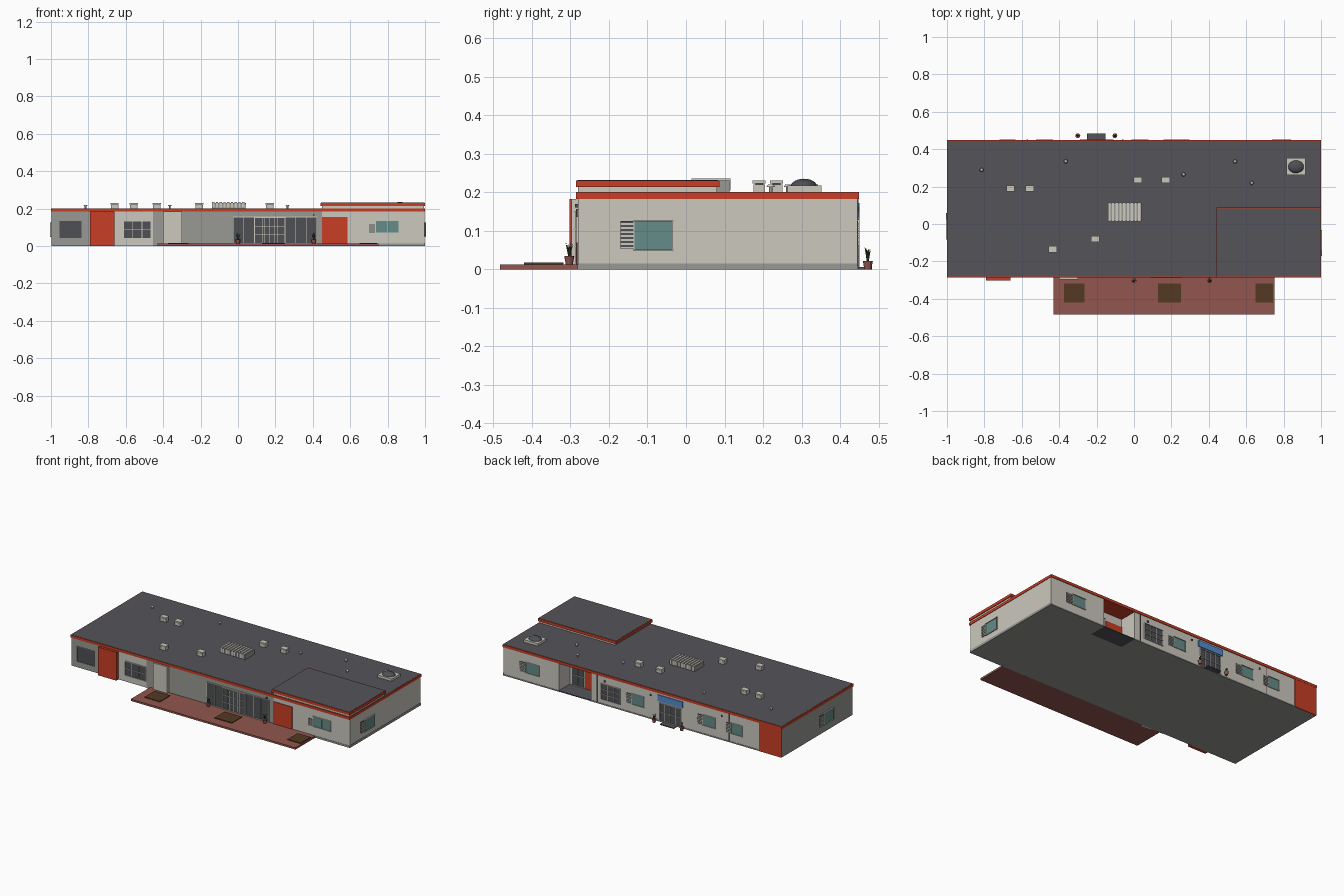
import bpy, bmesh, math, random
from mathutils import Vector, Matrix

random.seed(4)
if "Cube" in bpy.data.objects:
    bpy.data.objects.remove(bpy.data.objects["Cube"])


def material(name, r, g, b):
    lin = [((c / 255 + 0.055) / 1.055) ** 2.4 for c in (r, g, b)] + [1]
    m = bpy.data.materials.new(name)
    m.use_nodes = True
    m.diffuse_color = lin
    m.node_tree.nodes["Principled BSDF"].inputs["Base Color"].default_value = lin
    return m


LIGHT = material("pale plaster", 204, 200, 190)
GREY = material("grey plaster", 152, 152, 148)
RED = material("red panel", 200, 62, 38)
ROOF = material("roof felt", 84, 84, 90)
BRICK = material("brick paving", 146, 86, 78)
MAT = material("brown mat", 84, 58, 36)
TEAL = material("teal glass", 100, 140, 136)
DARK = material("dark glass", 78, 80, 84)
BLUE = material("blue sign", 84, 140, 205)
GREEN = material("leaf green", 62, 76, 42)

FRONT, BACK = -0.28, 0.445


def finish(name, bm, mats):
    bmesh.ops.recalc_face_normals(bm, faces=bm.faces)
    me = bpy.data.meshes.new(name)
    bm.to_mesh(me)
    bm.free()
    ob = bpy.data.objects.new(name, me)
    bpy.context.collection.objects.link(ob)
    for m in mats:
        me.materials.append(m)
    return ob


def boxes(name, parts):
    """One object from boxes given as (x0, x1, y0, y1, z0, z1, material)."""
    bm, mats = bmesh.new(), []
    for x0, x1, y0, y1, z0, z1, m in parts:
        if m not in mats:
            mats.append(m)
        mid = Vector((x0 + x1, y0 + y1, z0 + z1)) / 2
        size = Matrix.Diagonal((abs(x1 - x0), abs(y1 - y0), z1 - z0, 1))
        made = bmesh.ops.create_cube(bm, size=1, matrix=Matrix.Translation(mid) @ size)
        for f in {f for v in made["verts"] for f in v.link_faces}:
            f.material_index = mats.index(m)
    return finish(name, bm, mats)


def on_wall(wall, u0, u1, z0, z1, depth, m, base=0.0):
    """Box standing out from a wall; u runs along x or y."""
    plane = {"front": FRONT, "back": BACK, "left": 1, "right": -1}[wall]
    s = -1 if wall in ("front", "right") else 1
    a, b = plane + s * (base - 0.002), plane + s * (base + depth)
    return (u0, u1, a, b, z0, z1, m) if wall in ("front", "back") else (a, b, u0, u1, z0, z1, m)


def window(name, wall, u0, u1, z0, z1, glass, cols=2, rows=1, bar=0.003, frame=LIGHT, base=0.0):
    parts = [on_wall(wall, u0, u1, z0, z1, 0.002, glass, base)]
    for i in range(cols + 1):
        u = u0 + (u1 - u0) * i / cols
        parts.append(on_wall(wall, u - bar / 2, u + bar / 2, z0, z1, 0.005, frame, base))
    for i in range(rows + 1):
        z = z0 + (z1 - z0) * i / rows
        parts.append(on_wall(wall, u0 - bar, u1 + bar, z - bar / 2, z + bar / 2, 0.006, frame, base))
    return boxes(name, parts)


def blind(name, wall, u0, u1, z0, z1, slats=7):
    step = (z1 - z0) / slats
    parts = [on_wall(wall, u0, u1, z0, z1, 0.002, DARK)]
    parts += [on_wall(wall, u0, u1, z0 + i * step, z0 + (i + 0.5) * step, 0.005, LIGHT) for i in range(slats)]
    return boxes(name, parts)


# Building body: footprint with a porch notch in the back, extruded up
bm = bmesh.new()
outline = [(x, FRONT) for x in (-0.997, -0.66, -0.4, -0.3, 0.45, 0.997)]
outline += [(0.997, BACK), (0.6, BACK), (0.6, 0.33), (0.37, 0.33), (0.37, BACK), (-0.997, BACK)]
base = bm.faces.new([bm.verts.new((x, y, 0)) for x, y in outline])
top = bmesh.ops.extrude_face_region(bm, geom=[base])["geom"]
bmesh.ops.translate(bm, vec=(0, 0, 0.185), verts=[v for v in top if isinstance(v, bmesh.types.BMVert)])
bm.normal_update()
for f in bm.faces:
    c = f.calc_center_median()
    grey_front = c.y < FRONT + 0.01 and (c.x < -0.7 or -0.3 < c.x < 0.45)
    if grey_front or c.x < -0.99 or c.z < 0.01:
        f.material_index = 1
finish("building_walls", bm, [LIGHT, GREY])

# Plinth strips
boxes("plinth", [on_wall("left", FRONT, BACK, 0, 0.015, 0.001, GREY, -0.002),
                 on_wall("front", 0.585, 0.997, 0, 0.012, 0.002, GREY),
                 on_wall("back", -0.84, 0.37, 0, 0.008, 0.002, GREY),
                 on_wall("back", 0.6, 0.997, 0, 0.008, 0.002, GREY)])

# Roofs with red fascia
boxes("main_roof", [(-1, 1, FRONT - 0.006, BACK + 0.004, 0.183, 0.2, RED),
                    (-0.996, 0.996, FRONT - 0.002, BACK, 0.195, 0.201, ROOF)])
boxes("raised_roof", [(0.45, 0.995, FRONT, 0.08, 0.199, 0.214, LIGHT),
                      (0.44, 1, FRONT - 0.006, 0.087, 0.213, 0.231, RED),
                      (0.444, 0.996, FRONT - 0.002, 0.083, 0.225, 0.232, ROOF)])

# Front panels
boxes("front_red_panel", [on_wall("front", -0.79, -0.66, 0, 0.183, 0.022, RED)])
boxes("front_pale_pier", [on_wall("front", -0.4, -0.3, 0, 0.183, 0.017, LIGHT)])
boxes("front_grey_strip", [on_wall("front", -0.455, -0.4, 0, 0.183, 0.004, GREY)])
boxes("front_red_door", [on_wall("front", 0.45, 0.585, 0.012, 0.155, 0.004, RED)])

# Front windows and glazed entrance
window("front_end_window", "front", -0.955, -0.835, 0.04, 0.135, DARK, 1, 1, frame=GREY)
window("front_grid_window", "front", -0.61, -0.465, 0.042, 0.132, DARK, 3, 2)
window("front_teal_window", "front", 0.735, 0.86, 0.07, 0.135, TEAL, 2)
blind("front_blind", "front", 0.7, 0.735, 0.07, 0.115)
window("entrance_glazing", "front", -0.025, 0.42, 0.014, 0.155, DARK, 8, 1)
window("entrance_doors", "front", 0.09, 0.25, 0.014, 0.15, DARK, 4, 3, base=0.003)

# Side windows
window("left_side_window", "left", -0.135, -0.035, 0.05, 0.125, TEAL, 1)
blind("left_side_blind", "left", -0.17, -0.135, 0.053, 0.125)
window("right_side_window", "right", -0.08, 0.02, 0.05, 0.125, TEAL, 1)
blind("right_side_blind", "right", 0.02, 0.06, 0.05, 0.12)

# Back windows, each with a blind beside the glass
for n, (u0, u1) in enumerate([(0.74, 0.88), (-0.01, 0.115), (-0.52, -0.395), (-0.715, -0.6)]):
    split = u0 + (u1 - u0) * 0.68
    window(f"back_window_{n}", "back", u0, split, 0.06, 0.128, TEAL, 1)
    blind(f"back_blind_{n}", "back", split, u1, 0.06, 0.125)
window("back_grid_window", "back", 0.16, 0.295, 0.035, 0.135, DARK, 3, 3)
window("back_door", "back", -0.275, -0.125, 0.008, 0.122, DARK, 4, 2)
boxes("back_sign", [on_wall("back", -0.29, -0.11, 0.132, 0.172, 0.006, BLUE)])
boxes("back_red_panel", [on_wall("back", -0.997, -0.835, 0, 0.183, 0.003, RED)])
boxes("wall_joints", [on_wall("back", u - 0.002, u + 0.002, 0, 0.183, 0.003, DARK) for u in (0.325, -0.62)])

# Back porch: floor, red inner wall, glazed door, beam
boxes("porch_floor", [(0.37, 0.6, 0.33, BACK, 0, 0.006, ROOF)])
boxes("porch_red_wall", [(0.372, 0.49, 0.328, 0.334, 0.006, 0.13, RED)])
window("porch_door", "back", 0.5, 0.585, 0.008, 0.14, DARK, 2, 2, base=-0.115)

# Paving, mats and back step
boxes("patio", [(-0.43, 0.75, -0.483, FRONT, 0, 0.012, BRICK)])
boxes("entrance_mats", [(a, b, -0.42, -0.318, 0.011, 0.017, MAT)
                        for a, b in ((-0.375, -0.265), (0.127, 0.25), (0.65, 0.744))])
boxes("back_step", [(-0.25, -0.152, BACK, 0.483, 0, 0.006, ROOF)])

# Large ribbed roof unit
ribs = [(-0.138 + i * 0.02, -0.126 + i * 0.02, 0.014, 0.116, 0.205, 0.235, LIGHT) for i in range(9)]
boxes("roof_unit", [(-0.14, 0.04, 0.017, 0.113, 0.2, 0.231, GREY)] + ribs)

# Small roof ventilators: two cowls joined by a low box
for n, (x, y) in enumerate([(-0.66, 0.19), (-0.557, 0.19), (0.02, 0.235),
                            (0.17, 0.235), (-0.435, -0.135), (-0.207, -0.08)]):
    boxes(f"roof_vent_{n}", [(x - 0.02, x + 0.02, y - 0.015, y + 0.015, 0.2, 0.22, LIGHT),
                             (x - 0.022, x + 0.022, y - 0.017, y + 0.017, 0.222, 0.23, LIGHT),
                             (x - 0.015, x + 0.015, y - 0.01, y + 0.01, 0.218, 0.224, DARK)])


def cone(name, x, y, z0, z1, r0, r1, m, sides=12):
    bm = bmesh.new()
    bmesh.ops.create_cone(bm, cap_ends=True, segments=sides, radius1=r0, radius2=r1, depth=z1 - z0,
                          matrix=Matrix.Translation((x, y, (z0 + z1) / 2)))
    return finish(name, bm, [m])


# Flue pipes
for n, (x, y) in enumerate([(-0.815, 0.29), (-0.365, 0.335), (0.265, 0.265), (0.54, 0.335), (0.63, 0.22)]):
    cone(f"flue_pipe_{n}", x, y, 0.2, 0.214, 0.005, 0.005, GREY)
    cone(f"flue_cap_{n}", x, y, 0.214, 0.22, 0.011, 0.007, LIGHT)

# Domed skylight on its curb
boxes("skylight_curb", [(0.815, 0.917, 0.263, 0.352, 0.2, 0.217, LIGHT)])
bm = bmesh.new()
bmesh.ops.create_uvsphere(bm, u_segments=24, v_segments=12, radius=1)
bmesh.ops.transform(bm, verts=bm.verts, matrix=Matrix.Translation((0.866, 0.306, 0.215))
                    @ Matrix.Diagonal((0.042, 0.034, 0.02, 1)))
dome = finish("skylight_dome", bm, [DARK])
for p in dome.data.polygons:
    p.use_smooth = True

# Potted plants: tapered pot and a fan of pointed leaves
for n, (x, y, z) in enumerate([(0, -0.303, 0.012), (0.405, -0.303, 0.012), (-0.3, 0.472, 0), (-0.102, 0.472, 0)]):
    cone(f"plant_pot_{n}", x, y, z, z + 0.022, 0.009, 0.013, BRICK)
    bm = bmesh.new()
    for i in range(10):
        turn = Matrix.Rotation(i * math.tau / 10, 4, "Z") @ Matrix.Rotation(random.uniform(0.05, 0.35), 4, "X")
        tall = random.uniform(0.028, 0.042)
        bmesh.ops.create_cone(bm, segments=4, radius1=0.003, radius2=0, depth=tall,
                              matrix=Matrix.Translation((x, y, z + 0.02)) @ turn @ Matrix.Translation((0, 0, tall / 2)))
    finish(f"plant_leaves_{n}", bm, [GREEN])

# Wall lamps
boxes("wall_lamps", [on_wall("front", 0.4, 0.408, 0.16, 0.17, 0.008, DARK)]
      + [on_wall("back", u - 0.004, u + 0.004, 0.15, 0.16, 0.006, DARK) for u in (0.27, -0.06, -0.57)])
